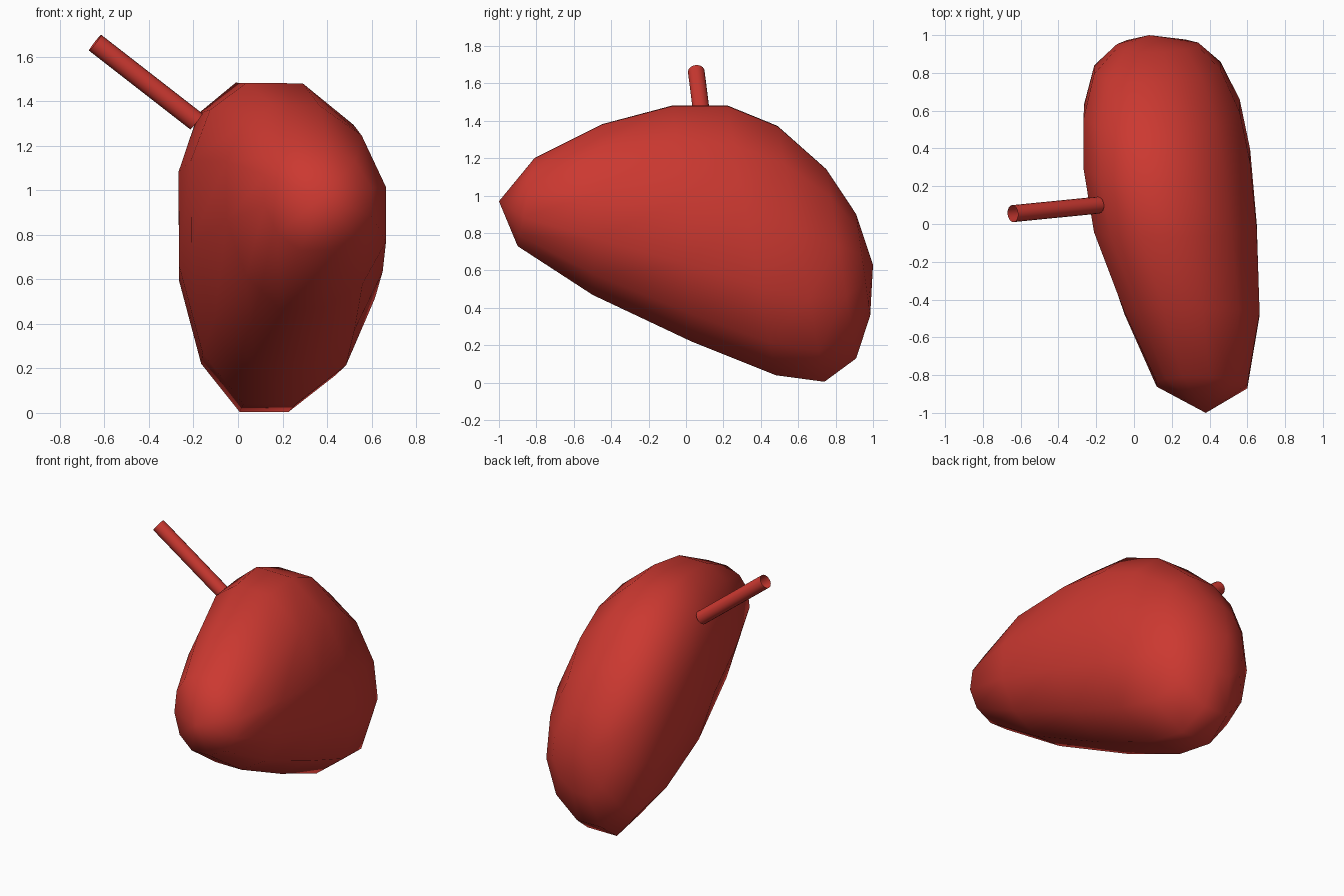
import bpy
import bmesh
from math import cos, sin, pi
from mathutils import Vector

cube = bpy.data.objects.get("Cube")
if cube:
    bpy.data.objects.remove(cube)

red = bpy.data.materials.new("red")
red.use_nodes = True
red.diffuse_color = (0.6, 0.04, 0.03, 1)
red.node_tree.nodes["Principled BSDF"].inputs["Base Color"].default_value = red.diffuse_color


def make_object(name, bm):
    """Turn a bmesh into a smooth red object."""
    bmesh.ops.recalc_face_normals(bm, faces=bm.faces)
    for f in bm.faces:
        f.smooth = True
    mesh = bpy.data.meshes.new(name)
    bm.to_mesh(mesh)
    bm.free()
    mesh.materials.append(red)
    obj = bpy.data.objects.new(name, mesh)
    bpy.context.collection.objects.link(obj)
    return obj


def bridge(bm, a, b):
    """Join two equal rings with quads."""
    n = len(a)
    for i in range(n):
        j = (i + 1) % n
        bm.faces.new((a[i], a[j], b[j], b[i]))


BODY_SIDES = 12
STEM_SIDES = 16


def section(bm, low_y, high_y, left, right, low, high):
    """Leaning, lopsided oval with flat edges at its four extremes."""
    width, height = right - left, high - low
    mid_x, mid_z = (left + right) / 2, (low + high) / 2
    ring = []
    for i in range(BODY_SIDES):
        angle = 2 * pi * (i + 0.5) / BODY_SIDES
        c, s = cos(angle), sin(angle)
        px = mid_x - (0.07 if s > 0 else 0.05) * width
        pz = mid_z + (0.09 if c < 0 else -0.05) * height
        if s > 0 and c < 0:  # fuller shoulder beside the stem
            c, s = -abs(c) ** 0.85, s ** 0.85
        c, s = c / cos(pi / BODY_SIDES), s / cos(pi / BODY_SIDES)
        x = px + c * ((right - px) if c > 0 else (px - left))
        z = pz + s * ((high - pz) if s > 0 else (pz - low))
        y = low_y + (high_y - low_y) * (z - low) / height
        ring.append(bm.verts.new((x, y, z)))
    return ring


# Body: ovals lofted front to back (low y, high y, left, right, low, high)
stations = [
    (-0.90, -0.81, 0.12, 0.60, 0.73, 1.20),
    (-0.50, -0.45, -0.05, 0.665, 0.47, 1.38),
    (0.03, -0.07, -0.21, 0.65, 0.22, 1.48),
    (0.48, 0.22, -0.265, 0.615, 0.04, 1.48),
    (0.74, 0.49, -0.265, 0.56, 0.005, 1.37),
    (0.91, 0.75, -0.21, 0.46, 0.13, 1.14),
    (0.985, 0.91, -0.09, 0.34, 0.36, 0.90),
]
bm = bmesh.new()
rings = [section(bm, *s) for s in stations]
for a, b in zip(rings, rings[1:]):
    bridge(bm, a, b)
for ring, tip in ((rings[0], (0.38, -1, 0.97)), (rings[-1], (0.08, 1, 0.63))):
    point = bm.verts.new(tip)
    for i in range(BODY_SIDES):
        bm.faces.new((ring[i], ring[(i + 1) % BODY_SIDES], point))
make_object("body", bm)

# Stem: open tube slanting out of the upper right shoulder
start, end = Vector((-0.187, 0.10, 1.309)), Vector((-0.642, 0.055, 1.663))
turn = (end - start).to_track_quat("Z", "Y")
bm = bmesh.new()
tube = [[bm.verts.new(p + turn @ Vector((0.045 * cos(2 * pi * i / STEM_SIDES),
                                         0.045 * sin(2 * pi * i / STEM_SIDES), 0)))
         for i in range(STEM_SIDES)] for p in (start, end)]
bridge(bm, *tube)
make_object("stem", bm)
